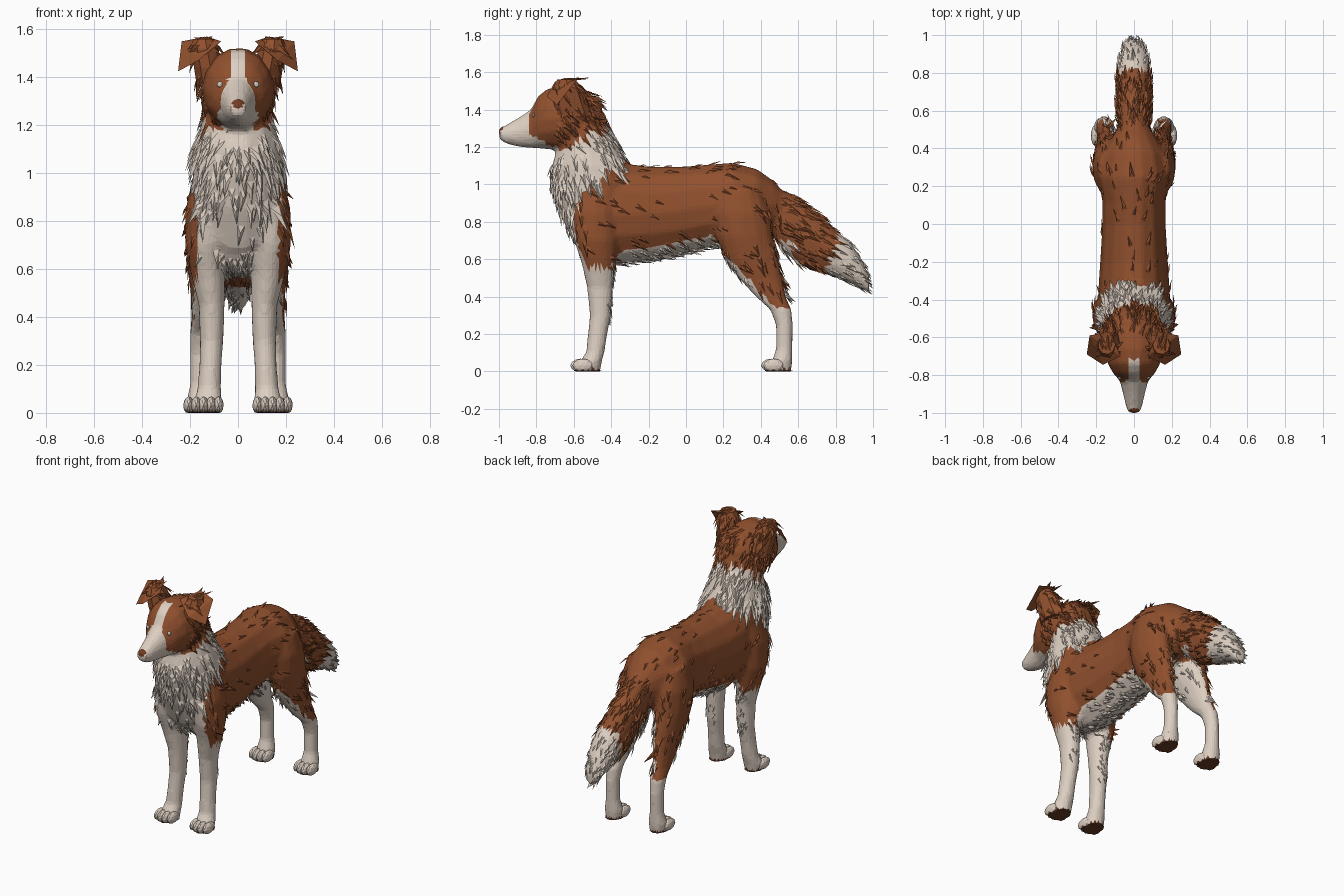
import bpy, bmesh, math, random
from mathutils import Vector
from mathutils.bvhtree import BVHTree

random.seed(4)
if "Cube" in bpy.data.objects:
    bpy.data.objects.remove(bpy.data.objects["Cube"])


def material(name, rgb):
    m = bpy.data.materials.new(name)
    m.use_nodes = True
    m.diffuse_color = (*rgb, 1)
    m.node_tree.nodes["Principled BSDF"].inputs["Base Color"].default_value = (*rgb, 1)
    return m


MATS = [material("russet_coat", (.28, .08, .027)), material("cream_coat", (.72, .62, .535)),
        material("dark_pads", (.13, .042, .019)), material("nose_brown", (.18, .047, .018)),
        material("eye_grey", (.6, .56, .52))]
RUSSET, CREAM, PAD, NOSE, EYE = range(5)


def finish(bm, name, rule):
    """Turn a bmesh into an object; rule(centre, normal) picks each face colour."""
    bm.normal_update()
    for f in bm.faces:
        f.material_index = rule(f.calc_center_median(), f.normal)
    me = bpy.data.meshes.new(name)
    bm.to_mesh(me)
    bm.free()
    for m in MATS:
        me.materials.append(m)
    ob = bpy.data.objects.new(name, me)
    bpy.context.collection.objects.link(ob)
    return ob


def loft(bm, axis, slices, side=1, n=14):
    """Elliptic slices (position, low, high, half width, x) along y or z."""
    rings = []
    for t, lo, hi, hw, *x in slices:
        cx, mid, h = side * (x[0] if x else 0), (lo + hi) / 2, (hi - lo) / 2
        ring = []
        for i in range(n):
            a = math.tau * i / n
            u, v = cx + hw * math.cos(a), mid + h * math.sin(a)
            ring.append(bm.verts.new((u, t, v) if axis == "y" else (u, v, t)))
        rings.append(ring)
    faces = [bm.faces.new(rings[0]), bm.faces.new(rings[-1][::-1])]
    for r, s in zip(rings, rings[1:]):
        for i in range(n):
            j = (i + 1) % n
            faces.append(bm.faces.new((r[i], s[i], s[j], r[j])))
    bmesh.ops.recalc_face_normals(bm, faces=faces)


def ball(bm, centre, size):
    made = bmesh.ops.create_icosphere(bm, subdivisions=2, radius=1)
    for v in made["verts"]:
        v.co = Vector(c + s * k for c, s, k in zip(centre, size, v.co))
        v.co.z = max(v.co.z, 0)


def coat(p, n):
    """Coat markings by position and direction."""
    x, y, z = abs(p.x), p.y, p.z
    inward = n.x * p.x < 0 and abs(n.x) > .3
    if z < .01:
        return PAD
    if y > .57:                                            # tail tip
        white = y > .735 + .37 * (z - .5)
    elif y < -.33 and z > 1.0 + .6 * (y + .5):             # ruff and head
        ruff = z < (1.205 if y < -.68 else 1.18 + .7 * max(0, y + .65))
        muzzle = y < -.75 - .42 * (z - 1.22) and (x < .045 + .4 * max(0, 1.34 - z) or y < -.84)
        blaze = x < .03 and y < -.71
        white = ruff or muzzle or blaze
    elif y < -.33:                                         # chest and forelegs
        bib = y < -.5 and x < .168 and n.y < -.22
        white = z < .56 or bib or (y < -.5 and x < .1) or (x < .12 and z < .68)
    elif y < .14:                                          # belly
        white = z < min(.735, .65 + .18 * (y + .35))
    else:                                                  # hind legs
        strip = z < .67 - 1.07 * (y - .17)
        white = strip or z < .34 or (z < .7 and (inward or x < .08))
    return CREAM if white else RUSSET


# Body forms, blended into one skin
bm = bmesh.new()
loft(bm, "y", [(-.66, .82, 1.02, .08), (-.6, .68, 1.1, .15), (-.5, .59, 1.12, .19),
               (-.35, .57, 1.12, .19), (-.2, .59, 1.1, .18), (0, .63, 1.1, .168),
               (.12, .66, 1.11, .168), (.25, .67, 1.12, .195), (.38, .7, 1.085, .165),
               (.47, .74, 1.02, .11), (.53, .78, .95, .07)])
loft(bm, "z", [(.62, -.55, -.35, .13), (.72, -.62, -.3, .17), (.85, -.68, -.25, .19),
               (1, -.72, -.25, .19), (1.1, -.72, -.3, .18), (1.2, -.69, -.36, .155),
               (1.3, -.68, -.41, .14), (1.4, -.66, -.45, .12)])
loft(bm, "y", [(-.45, 1.3, 1.42, .06), (-.5, 1.24, 1.48, .12), (-.58, 1.19, 1.51, .15),
               (-.66, 1.18, 1.525, .155), (-.74, 1.185, 1.515, .14), (-.79, 1.19, 1.475, .112),
               (-.83, 1.193, 1.4, .076), (-.9, 1.2, 1.355, .058), (-.96, 1.215, 1.32, .045),
               (-1, 1.24, 1.3, .032)])
loft(bm, "y", [(.42, .8, 1.03, .085), (.5, .66, .98, .088), (.6, .57, .925, .09),
               (.7, .53, .85, .093), (.8, .5, .76, .09), (.88, .47, .69, .08),
               (.94, .44, .6, .06), (.98, .42, .51, .035)])
for side in (1, -1):
    loft(bm, "z", [(0, -.58, -.46, .056, .125), (.05, -.57, -.45, .06, .125),
                   (.1, -.535, -.435, .05, .12), (.2, -.525, -.42, .047, .115),
                   (.3, -.515, -.4, .05, .11), (.45, -.53, -.39, .055, .11),
                   (.58, -.56, -.375, .072, .125), (.7, -.6, -.36, .087, .135),
                   (.85, -.62, -.36, .09, .13), (.97, -.58, -.36, .07, .12)], side)
    loft(bm, "z", [(0, .43, .565, .056, .158), (.06, .46, .57, .056, .158),
                   (.12, .48, .57, .042, .158), (.25, .48, .572, .042, .158),
                   (.33, .45, .565, .046, .155), (.4, .37, .535, .047, .148),
                   (.5, .28, .515, .058, .14), (.6, .21, .495, .077, .132),
                   (.72, .16, .465, .094, .128), (.85, .14, .45, .1, .12),
                   (.98, .18, .4, .09, .1)], side)
draft = finish(bm, "body", lambda p, n: RUSSET)
mod = draft.modifiers.new("blend", "REMESH")
mod.mode, mod.voxel_size = "VOXEL", .015
mod = draft.modifiers.new("soften", "SMOOTH")
mod.factor, mod.iterations = .5, 4
mod = draft.modifiers.new("facets", "DECIMATE")
mod.ratio = .24
graph = bpy.context.evaluated_depsgraph_get()
blended = bpy.data.meshes.new_from_object(draft.evaluated_get(graph))
bpy.data.objects.remove(draft)
skin = bmesh.new()
skin.from_mesh(blended)
bmesh.ops.triangulate(skin, faces=skin.faces)
for v in skin.verts:
    if v.co.z < .014:
        v.co.z = .002
skin.normal_update()
tree = BVHTree.FromBMesh(skin)
samples = [(f.calc_center_median(), f.normal.copy(), f.calc_area()) for f in skin.faces]

# Clean edges for the face markings
for spot, across in (((.03, 0, 0), (1, 0, 0)), ((-.03, 0, 0), (1, 0, 0)),
                     ((0, -.75, 1.22), (0, 1, .42)), ((0, -.84, 0), (0, 1, 0))):
    front = [f for f in skin.faces if f.calc_center_median().y < -.69 and f.calc_center_median().z > 1.17]
    edges = {e for f in front for e in f.edges}
    verts = {v for f in front for v in f.verts}
    bmesh.ops.bisect_plane(skin, geom=[*verts, *edges, *front], plane_co=spot, plane_no=across)
finish(skin, "body_skin", coat)

# Ears: a furry cup with a folded flap
for side, label in ((1, "left"), (-1, "right")):
    bm = bmesh.new()
    loft(bm, "z", [(1.36, -.69, -.5, .06, .115), (1.44, -.71, -.53, .062, .125),
                   (1.52, -.71, -.56, .058, .14), (1.56, -.69, -.59, .045, .145)], side, 9)
    bmesh.ops.triangulate(bm, faces=bm.faces)
    bm.normal_update()
    samples += [(f.calc_center_median(), f.normal.copy(), .001) for f in bm.faces]
    finish(bm, label + "_ear_cup", lambda p, n: RUSSET)
    bm = bmesh.new()
    a, b, c, d, tip = [bm.verts.new((side * x, y, z)) for x, y, z in (
        (.07, -.7, 1.55), (.13, -.57, 1.57), (.235, -.59, 1.55), (.165, -.745, 1.47), (.25, -.69, 1.425))]
    flap = [bm.faces.new(f) for f in ((a, d, c), (a, c, b), (d, tip, c))]
    bmesh.ops.solidify(bm, geom=flap, thickness=.015)
    bmesh.ops.recalc_face_normals(bm, faces=bm.faces)
    finish(bm, label + "_ear_flap", lambda p, n: RUSSET)

    # Eye, set on the face
    bm = bmesh.new()
    hit = tree.ray_cast(Vector((side * .075, -2, 1.37)), Vector((0, 1, 0)))[0]
    ball(bm, hit or (side * .075, -.81, 1.37), (.013, .008, .013))
    finish(bm, label + "_eye", lambda p, n: EYE)

    # Paws: toes with dark undersides and a sole pad
    for part, x, y in (("front", .128, -.57), ("hind", .16, .45)):
        bm = bmesh.new()
        for k in (-1.5, -.5, .5, 1.5):
            ball(bm, (side * x + k * .031, y + .012 * abs(k), .032), (.022, .055, .036))
        finish(bm, f"{label}_{part}_toes", lambda p, n: PAD if p.z < .007 else CREAM)
        bm = bmesh.new()
        ball(bm, (side * x, y + .045, .003), (.056, .075, .007))
        finish(bm, f"{label}_{part}_pad", lambda p, n: PAD)

# Nose
bm = bmesh.new()
ball(bm, (0, -.975, 1.277), (.034, .026, .033))
finish(bm, "nose", lambda p, n: NOSE)


def fur_zone(p, n):
    """Tuft length, density and flow for a point of the coat."""
    x, y, z = abs(p.x), p.y, p.z
    back = Vector((0, .8, -.45))
    face = y < -.7 and z > 1.17
    crown = y < -.6 and z > 1.38 and n.z > .4 and x < .1
    if face or crown or z < .28 or (y > .3 and z < .42):
        return 0, 0, back
    if y < -.42 and z > 1.2:                                # cheeks, nape and ears
        return .08, .5, Vector((0, .6, -.7))
    if y < -.28 and z > .84 and coat(p, n) == CREAM:        # ruff
        return .11, .42, Vector((0, .35, -1))
    if y < -.5 and z > .68 and n.y < -.3:                   # bib
        return .09, .12, Vector((0, .2, -1))
    if y > .5 and z > .4:                                   # tail
        return .09 - .1 * max(0, y - .6), .35, back
    if y > .36 and z < .95:                                 # breeches
        return .075, .15, Vector((0, .4, -.9))
    if n.z < -.35 and .5 < z < .8:                          # belly fringe
        return .075, .45, Vector((0, .7, -.6))
    if y < -.3 and z < .6:                                  # foreleg feathering
        return .045, .45 if n.y > .5 else 0, Vector((0, .5, -.8))
    return .075, .06, back


# Fur tufts: slim three-sided locks lying along the coat
bm = bmesh.new()
shades = []
for p, n, area in samples:
    length, density, flow = fur_zone(p, n)
    if random.random() > density * min(1.6, area / .0005):
        continue
    flow = flow + Vector((random.uniform(-.3, .3), 0, random.uniform(-.15, .15)))
    flow = (flow - n * flow.dot(n) * .95).normalized()
    across = flow.cross(n).normalized()
    length *= random.uniform(.7, 1.25)
    tip = p + flow * length + n * length * random.uniform(.06, .2)
    tip.y = min(tip.y, 1)
    left, right, crest, end = [bm.verts.new(v) for v in (
        p + across * length * .19 - n * .004, p - across * length * .19 - n * .004,
        p + flow * length * .4 + n * length * .12, tip)]
    for corners in ((left, crest, end), (crest, right, end), (left, right, crest), (right, left, end)):
        bm.faces.new(corners)
        shades.append(coat(p, n))
bmesh.ops.recalc_face_normals(bm, faces=bm.faces)
shade = iter(shades)
finish(bm, "fur_tufts", lambda p, n: next(shade))
